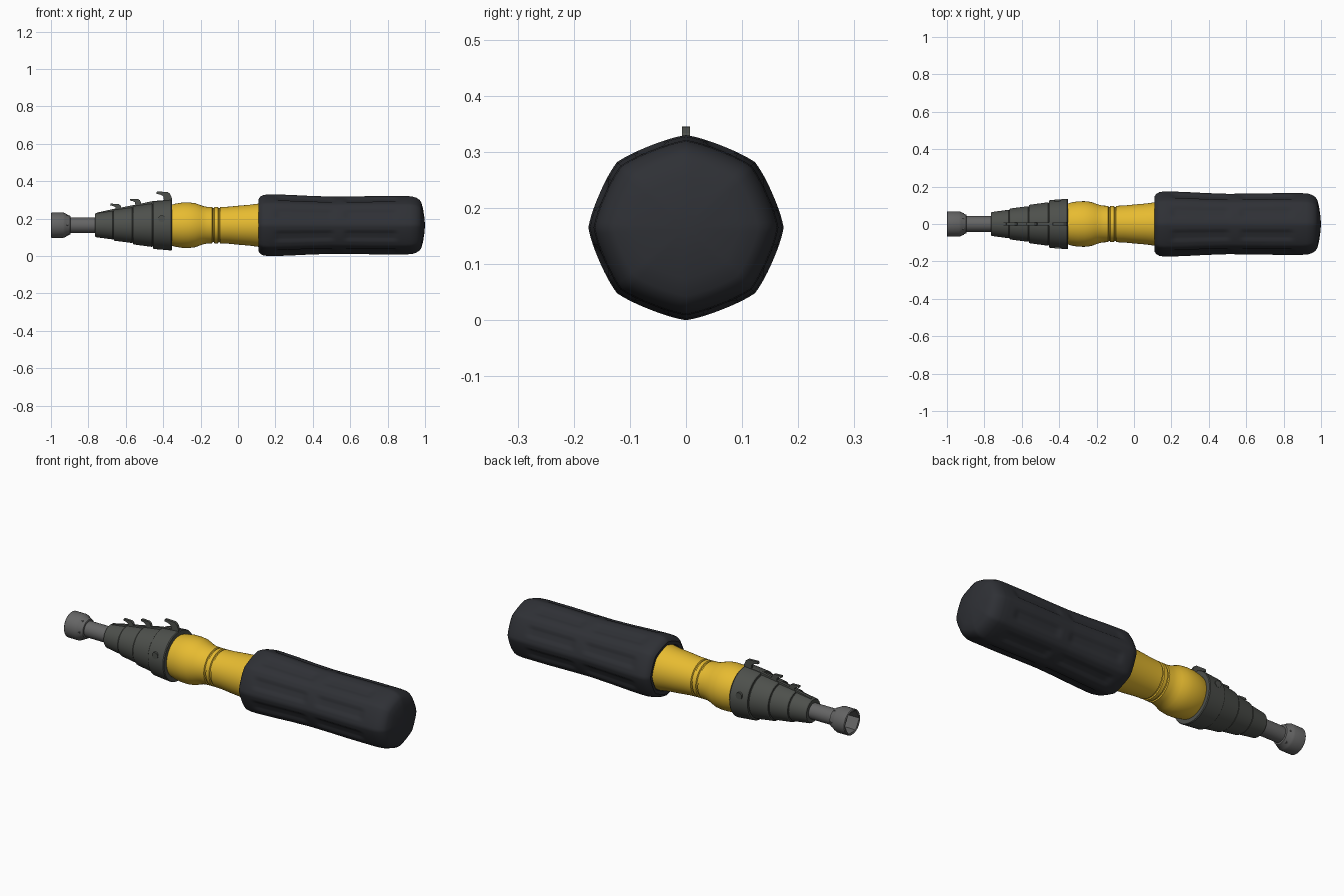
import bpy, bmesh, math
from mathutils import Vector

if "Cube" in bpy.data.objects:
    bpy.data.objects.remove(bpy.data.objects["Cube"])

AXIS_Z = 0.165


def material(name, rgb):
    m = bpy.data.materials.new(name)
    m.diffuse_color = (*rgb, 1)
    m.use_nodes = True
    m.node_tree.nodes["Principled BSDF"].inputs["Base Color"].default_value = m.diffuse_color
    return m


STEEL = material("steel", (0.13, 0.13, 0.13))
DARK = material("dark_metal", (0.075, 0.08, 0.072))
YELLOW = material("yellow", (0.80, 0.50, 0.03))
RUBBER = material("rubber", (0.028, 0.03, 0.036))


def finish(name, bm, mat, angle=25):
    bmesh.ops.remove_doubles(bm, verts=bm.verts, dist=1e-5)
    bmesh.ops.recalc_face_normals(bm, faces=bm.faces)
    mesh = bpy.data.meshes.new(name)
    bm.to_mesh(mesh)
    bm.free()
    ob = bpy.data.objects.new(name, mesh)
    bpy.context.collection.objects.link(ob)
    mesh.materials.append(mat)
    bpy.ops.object.select_all(action='DESELECT')
    ob.select_set(True)
    bpy.context.view_layer.objects.active = ob
    bpy.ops.object.shade_smooth_by_angle(angle=math.radians(angle))
    return ob


def lathe(name, profile, mat, n=48, shape=None, sy=1.0, angle=25):
    """Revolve (x, radius) points about the tool axis; shape(a, x, r, i) alters the radius."""
    bm = bmesh.new()
    rings = []
    for i, (x, r) in enumerate(profile):
        ring = []
        for k in range(n):
            a = 2 * math.pi * k / n
            q = shape(a, x, r, i) if shape else r
            ring.append(bm.verts.new((x, sy * q * math.cos(a), AXIS_Z + q * math.sin(a))))
        rings.append(ring)
    for A, B in zip(rings, rings[1:]):
        for k in range(n):
            j = (k + 1) % n
            bm.faces.new((A[k], A[j], B[j], B[k]))
    return finish(name, bm, mat, angle)


# Nut driver tip with hexagonal opening, and shaft
def hex_inside(a, x, r, i):
    if i > 2:
        return r
    return r * math.cos(math.pi / 6) / math.cos(a % (math.pi / 3) - math.pi / 6)


lathe("driver_tip", [(-0.91, 0), (-0.91, 0.060), (-0.997, 0.062), (-1.0, 0.064),
                     (-0.996, 0.068), (-0.935, 0.068), (-0.925, 0.064), (-0.905, 0.053),
                     (-0.897, 0.050), (-0.895, 0.042), (-0.89, 0)], STEEL, shape=hex_inside)
lathe("shaft", [(-0.905, 0), (-0.905, 0.042), (-0.75, 0.042), (-0.75, 0)], STEEL, 32)

# Stepped reaming cone
cone = [(-0.765, 0)]
STEPS = [(-0.765, -0.665, 0.064, 0.076), (-0.665, -0.562, 0.083, 0.095),
         (-0.562, -0.455, 0.103, 0.116), (-0.455, -0.352, 0.127, 0.135)]
for x0, x1, r0, r1 in STEPS:
    cone += [(x0, r0 - 0.004), (x0 + 0.005, r0), (x1 - 0.005, r1), (x1, r1 - 0.003)]
cone += [(-0.352, 0)]
lathe("reamer_cone", cone, DARK)

# Cutting blades hooked towards the tip
for i, (x, z, s) in enumerate([(-0.62, 0.245, 0.75), (-0.515, 0.271, 0.75), (-0.352, 0.298, 1.0)]):
    pts = [(0, -0.03), (0, 0.008), (-0.012, 0.036), (-0.025, 0.045), (-0.082, 0.047),
           (-0.085, 0.035), (-0.062, 0.030), (-0.048, 0.022), (-0.044, 0.0), (-0.044, -0.03)]
    bm = bmesh.new()
    f = bm.faces.new([bm.verts.new((x + s * px, -0.007, z + s * pz)) for px, pz in pts])
    ext = bmesh.ops.extrude_face_region(bm, geom=[f])
    bmesh.ops.translate(bm, vec=Vector((0, 0.014, 0)),
                        verts=[v for v in ext['geom'] if isinstance(v, bmesh.types.BMVert)])
    finish(f"cutting_blade_{i + 1}", bm, DARK)
# Thin blade spine along the top of the cone
bm = bmesh.new()
f = bm.faces.new([bm.verts.new((x, -0.007, AXIS_Z + z)) for x, z in
                  [(-0.755, 0.04), (-0.755, 0.067), (-0.665, 0.087), (-0.562, 0.107),
                   (-0.455, 0.129), (-0.36, 0.137), (-0.36, 0.05)]])
ext = bmesh.ops.extrude_face_region(bm, geom=[f])
bmesh.ops.translate(bm, vec=Vector((0, 0.014, 0)),
                    verts=[v for v in ext['geom'] if isinstance(v, bmesh.types.BMVert)])
finish("blade_spine", bm, DARK)

# Set screws on both sides of the cone
for side, label in ((-1, "front"), (1, "back")):
    bm = bmesh.new()
    bmesh.ops.create_cone(bm, cap_ends=True, segments=24, radius1=0.018, radius2=0.018, depth=0.03)
    for v in bm.verts:
        x, y, z = v.co
        v.co = (-0.408 + x, side * 0.116 + z, 0.20 + y)
    finish(f"set_screw_{label}", bm, DARK)

# Yellow neck with two grooves
neck = [(-0.352, 0), (-0.352, 0.110), (-0.335, 0.115), (-0.30, 0.121), (-0.265, 0.122),
        (-0.23, 0.118), (-0.205, 0.109), (-0.185, 0.102), (-0.165, 0.098)]
for g in (-0.132, -0.101):
    neck += [(g - 0.006, 0.097), (g - 0.003, 0.091), (g + 0.003, 0.091), (g + 0.006, 0.097)]
neck += [(-0.05, 0.099), (0.0, 0.104), (0.06, 0.109), (0.12, 0.117), (0.15, 0.12), (0.15, 0)]
lathe("neck", neck, YELLOW, 64)

# Rubber handle: eight softly bulged sides with shallow flutes
KEYS = [(0.125, 0), (0.125, 0.115), (0.113, 0.122), (0.110, 0.140), (0.118, 0.152),
        (0.135, 0.161), (0.16, 0.165), (0.19, 0.165), (0.28, 0.162), (0.38, 0.157),
        (0.50, 0.153), (0.62, 0.154), (0.75, 0.156), (0.90, 0.156), (0.93, 0.154),
        (0.953, 0.147), (0.97, 0.136), (0.98, 0.122), (0.989, 0.09), (0.996, 0.045), (1.0, 0)]
profile = []
for (x0, r0), (x1, r1) in zip(KEYS, KEYS[1:]):
    steps = max(1, round((x1 - x0) / 0.012)) if r0 > 0.15 else 1
    profile += [(x0 + (x1 - x0) * t / steps, r0 + (r1 - r0) * t / steps) for t in range(steps)]
profile.append(KEYS[-1])


def handle_shape(a, x, r, i):
    q = r * (1 - 0.042 * abs(math.sin(4 * a)))
    off = abs(a % (math.pi / 4) - math.pi / 8)
    for x0, x1 in ((0.19, 0.52), (0.56, 0.86)):
        if x0 < x < x1:
            end = min(1, (x - x0) / 0.03, (x1 - x) / 0.03)
            q -= 0.006 * end * max(0, min(1, (0.19 - off) / 0.07))
    return q


lathe("handle", profile, RUBBER, 96, handle_shape, sy=1.055, angle=30)
